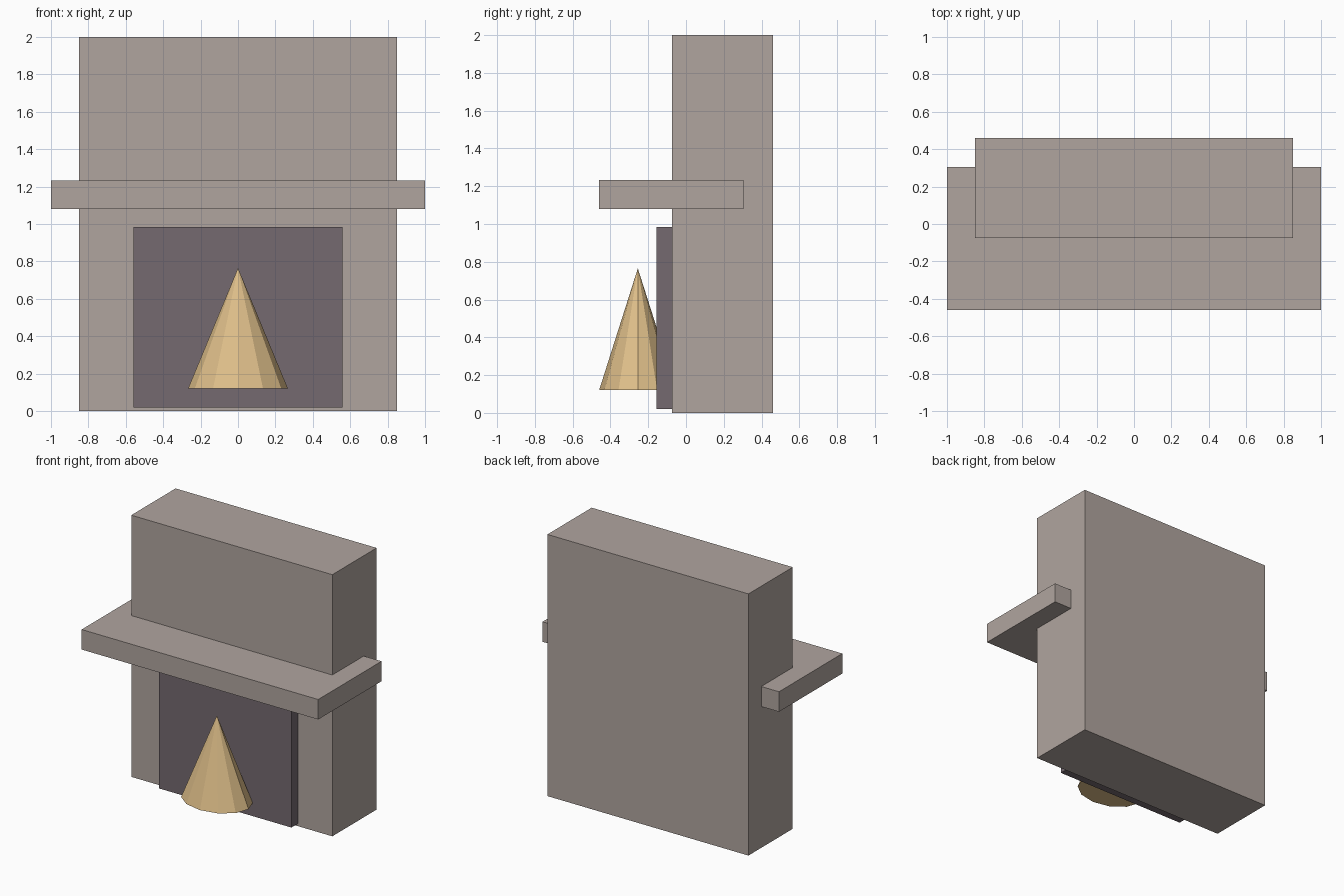
import bpy

if "Cube" in bpy.data.objects:
    bpy.data.objects.remove(bpy.data.objects["Cube"])


def material(name, rgb):
    m = bpy.data.materials.new(name)
    m.diffuse_color = (*rgb, 1.0)
    m.use_nodes = True
    m.node_tree.nodes["Principled BSDF"].inputs["Base Color"].default_value = m.diffuse_color
    return m


stone = material("warm grey stone", (0.434, 0.376, 0.347))
soot = material("dark soot", (0.178, 0.144, 0.162))
flame = material("flame yellow", (0.73, 0.515, 0.25))


def box(name, lo, hi, mat):
    bpy.ops.mesh.primitive_cube_add(size=1)
    ob = bpy.context.object
    ob.name = name
    ob.location = [(a + b) / 2 for a, b in zip(lo, hi)]
    ob.scale = [b - a for a, b in zip(lo, hi)]
    ob.data.materials.append(mat)
    return ob


# Chimney block and mantel shelf
box("chimney_breast", (-0.85, -0.075, 0), (0.85, 0.46, 2), stone)
box("mantel_shelf", (-1, -0.46, 1.08), (1, 0.305, 1.233), stone)

# Dark firebox panel standing proud of the chimney front
box("firebox", (-0.56, -0.155, 0.02), (0.56, 0.0, 0.985), soot)

# Faceted fire: a 12-sided cone, flattened front to back
bpy.ops.mesh.primitive_cone_add(vertices=12, radius1=1, radius2=0, depth=1,
                                location=(0, -0.255, 0.4425))
fire = bpy.context.object
fire.name = "fire"
fire.scale = (0.267, 0.205, 0.645)
fire.data.materials.append(flame)
